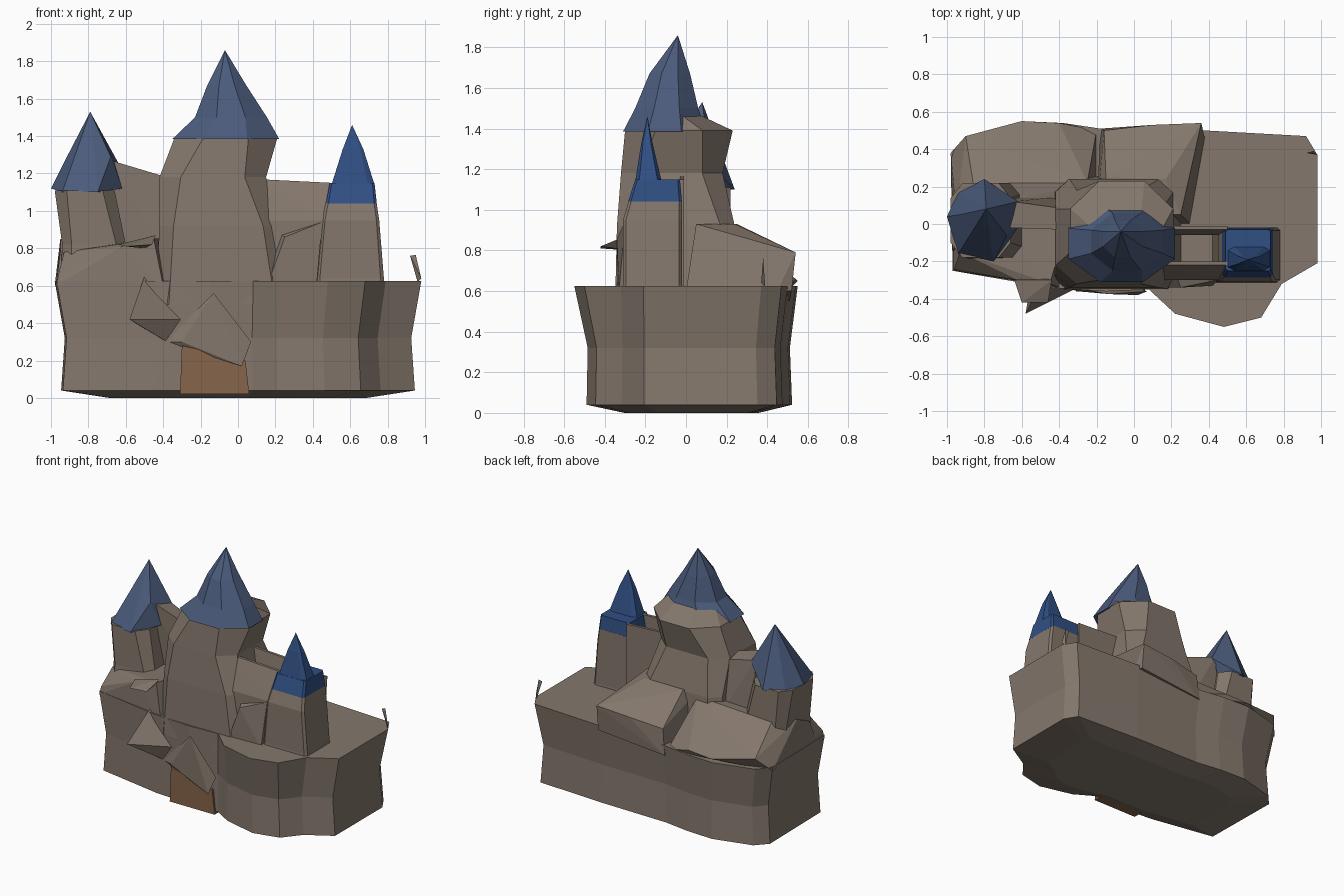
import bpy, bmesh


def material(name, rgb):
    m = bpy.data.materials.new(name)
    m.diffuse_color = (*rgb, 1)
    return m


STONE = material("stone", (0.23, 0.185, 0.15))
BLUE = material("blue_slate", (0.07, 0.105, 0.2))
DEEP = material("deep_blue", (0.03, 0.08, 0.23))
RUST = material("rust_brown", (0.24, 0.13, 0.07))


def finish(name, bm, mat):
    bmesh.ops.recalc_face_normals(bm, faces=bm.faces[:])
    me = bpy.data.meshes.new(name)
    bm.to_mesh(me)
    bm.free()
    me.materials.append(mat)
    ob = bpy.data.objects.new(name, me)
    bpy.context.collection.objects.link(ob)
    return ob


def loft(name, rings, mat, apex=None):
    """Skin matching closed rings from bottom to top, optionally to a point."""
    bm = bmesh.new()
    vs = [[bm.verts.new(p) for p in r] for r in rings]
    n = len(vs[0])
    for a, b in zip(vs, vs[1:]):
        for i in range(n):
            j = (i + 1) % n
            bm.faces.new((a[i], a[j], b[j], b[i]))
    bm.faces.new(vs[0][::-1])
    if apex:
        t = bm.verts.new(apex)
        for i in range(n):
            bm.faces.new((vs[-1][i], vs[-1][(i + 1) % n], t))
    else:
        bm.faces.new(vs[-1])
    bmesh.ops.triangulate(bm, faces=[f for f in bm.faces if len(f.verts) > 4])
    return finish(name, bm, mat)


def hull(name, pts, mat):
    bm = bmesh.new()
    vs = [bm.verts.new(p) for p in pts]
    res = bmesh.ops.convex_hull(bm, input=vs)
    junk = [g for g in res["geom_interior"] if isinstance(g, bmesh.types.BMVert)]
    bmesh.ops.delete(bm, geom=junk, context='VERTS')
    return finish(name, bm, mat)


def octo(x0, x1, y0, y1, z, c=0.25):
    """Chamfered rectangle at height z."""
    a, b = (x1 - x0) * c, (y1 - y0) * c
    return [(x0 + a, y0, z), (x1 - a, y0, z), (x1, y0 + b, z), (x1, y1 - b, z),
            (x1 - a, y1, z), (x0 + a, y1, z), (x0, y1 - b, z), (x0, y0 + b, z)]


# Base: one irregular plan outline, slightly waisted, with a shallow domed underside
plan = [(-.97, -.25), (-.45, -.34), (-.15, -.36), (.08, -.35), (.22, -.48), (.48, -.55),
        (.68, -.5), (.79, -.32), (.98, -.21), (.98, .37), (.92, .47), (.38, .5),
        (-.18, .51), (-.38, .54), (-.6, .55), (-.9, .47), (-.98, .38)]


def base_ring(s, front, back, z):
    return [(x * s, y * (back if y > 0 else front if y < -.45 else min(1, front + .1)), z)
            for x, y in plan]


loft("castle_base", [base_ring(.7, .55, .65, 0), base_ring(.965, .89, .95, .04),
                     base_ring(.945, .88, .93, .32), base_ring(1, 1, 1, .625)], STONE)

# Left wing rising in front, and the sloping platform behind it
hull("left_wing", [(-.97, -.25, .6), (-.96, -.24, .66), (-.93, -.15, .78), (-.45, -.32, .85),
                   (-.62, -.3, .81), (-.4, -.34, .6), (-.93, .2, .79), (-.3, .2, .87),
                   (-.97, .25, .6), (-.3, .2, .6)], STONE)
hull("left_back_platform", [(-.98, .38, .6), (-.9, .47, .7), (-.6, .55, .65), (-.4, .54, .66),
                            (-.2, .5, .6), (-.86, .22, .87), (-.25, .22, .9), (-.25, .4, .72),
                            (-.95, .05, .85), (-.97, -.15, .62), (-.95, -.1, .78),
                            (-.2, .1, .6), (-.25, .1, .88)], STONE)

# Block behind the central tower
hull("back_block", [(-.18, .51, .55), (.38, .45, .6), (.3, 0, .6), (-.2, 0, .6),
                    (-.16, .5, .74), (.1, .53, .77), (.36, .54, .79), (.17, .24, .93),
                    (-.15, .25, .93), (.25, .05, .93), (-.2, .05, .93), (.36, .52, .6)], STONE)

# Central tower and spire
loft("central_tower", [octo(-.44, .27, -.35, .26, .5, .1), octo(-.42, .21, -.34, .24, .92, .12),
                       octo(-.42, .15, -.32, .18, 1.18, .2), octo(-.34, .21, -.3, .23, 1.39, .28),
                       octo(-.22, .15, -.23, .06, 1.47, .3)], STONE)
loft("central_spire", [octo(-.35, .22, -.31, .1, 1.385, .3), octo(-.23, .155, -.25, .06, 1.5, .3),
                       octo(-.165, .045, -.18, .02, 1.67, .3)], BLUE, (-.07, -.04, 1.86))

# Left tower, its roof and the wall linking it to the central tower
loft("left_tower", [octo(-.95, -.57, -.2, .22, .6, .15), octo(-.94, -.6, -.18, .22, .82, .15),
                    octo(-.98, -.66, -.18, .22, 1.11, .2)], STONE)
hull("left_roof", [(-1, .04, 1.12), (-.94, .17, 1.1), (-.8, .24, 1.1), (-.62, .12, 1.22),
                   (-.68, -.06, 1.29), (-.75, -.2, 1.1), (-.94, -.16, 1.1), (-.93, .05, 1.26),
                   (-.62, -.02, 1.12), (-.79, .08, 1.53)], BLUE)
hull("left_link_wall", [(-.68, 0, .7), (-.68, .15, .7), (-.35, -.03, .7), (-.35, .15, .7),
                        (-.68, -.02, 1.27), (-.65, .12, 1.24), (-.38, -.03, 1.18),
                        (-.36, .08, 1.15)], STONE)

# Right tower with blue cap and a thin blade-like spire
loft("right_tower", [octo(.42, .79, -.32, -.01, .55, .05), octo(.42, .78, -.31, -.02, .64, .05),
                     octo(.45, .755, -.31, -.02, .95, .05), octo(.47, .74, -.28, -.02, 1.05, .05)], STONE)
loft("right_cap", [octo(.47, .742, -.285, -.02, 1.04, .05),
                   octo(.49, .73, -.25, -.03, 1.15, .05)], DEEP)
loft("right_spire", [octo(.5, .73, -.25, -.12, 1.14, .15), octo(.56, .67, -.22, -.165, 1.33, .15)],
     DEEP, (.61, -.19, 1.46))

# Two thin walls joining the right tower to the central one, with a gap between
for name, y0, y1 in (("front_link_wall", -.3, -.2), ("back_link_wall", -.06, -.01)):
    hull(name, [(x, y, z) for x, z in ((.1, .6), (.5, .6), (.5, .95), (.1, .95)) for y in (y0, y1)]
         + [(.1, y1 - .02, 1.17), (.5, y1 - .02, 1.15), (.1, y1, 1.17), (.5, y1, 1.15)], STONE)
hull("front_buttress", [(.15, -.34, .58), (.42, -.33, .6), (.25, -.34, .86), (.45, -.3, .94),
                        (.15, -.2, .6), (.42, -.2, .6), (.2, -.2, .9)], STONE)

# Gatehouse canopy and rust-coloured doorway
hull("gate_canopy", [(-.39, -.33, .3), (-.13, -.375, .56), (.07, -.36, .3), (.02, -.38, .17),
                     (-.3, -.36, .3), (-.1, -.3, .3)], STONE)
hull("gate_doorway", [(x, y, z) for x, z in ((-.31, .02), (.06, .02), (.04, .2), (-.3, .28))
                      for y in (-.362, -.28)], RUST)
hull("left_spur", [(-.5, -.32, .65), (-.58, -.48, .42), (-.38, -.33, .3), (-.3, -.34, .42),
                   (-.55, -.3, .4)], STONE)

# Small ledge and loose splinter
hull("left_ledge", [(-.64, -.3, .82), (-.6, -.42, .81), (-.46, -.42, .82), (-.44, -.3, .87),
                    (-.5, -.28, .8)], STONE)
hull("corner_splinter", [(.92, .38, .76), (.95, .38, .765), (.98, .37, .64), (.96, .39, .62)], STONE)
